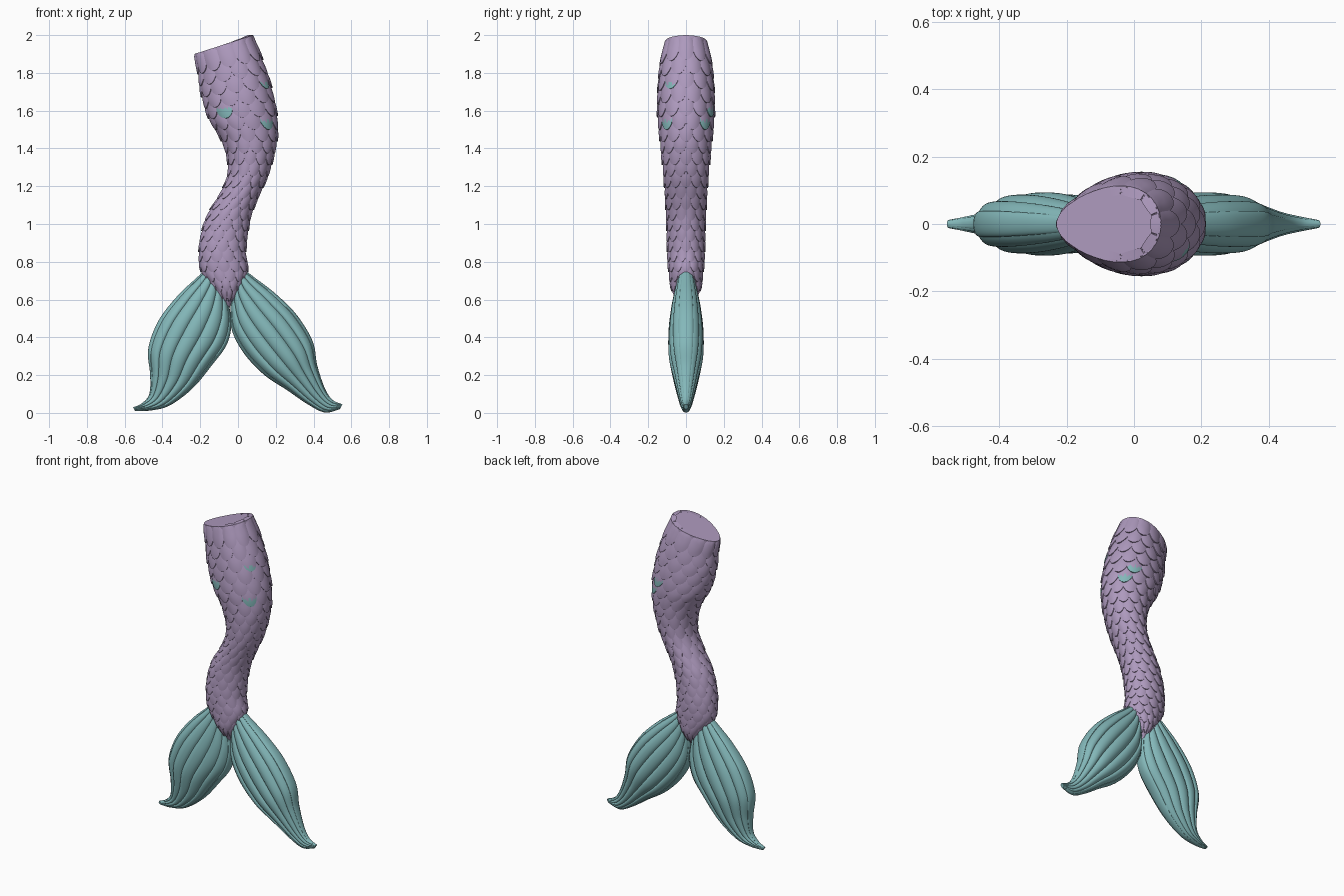
import bpy, bmesh, math
from mathutils import Vector

cube = bpy.data.objects.get("Cube")
if cube:
    bpy.data.objects.remove(cube)


def material(name, rgb):
    m = bpy.data.materials.new(name)
    m.use_nodes = True
    m.diffuse_color = (*rgb, 1)
    bsdf = m.node_tree.nodes["Principled BSDF"]
    bsdf.inputs["Base Color"].default_value = (*rgb, 1)
    bsdf.inputs["Roughness"].default_value = 0.7
    return m


lilac = material("lilac", (0.42, 0.32, 0.51))
teal = material("teal", (0.23, 0.48, 0.49))


def spline(rows, t):
    """Smooth curve through equally spaced rows of numbers."""
    last = len(rows) - 1
    t = min(max(t, 0), last)
    i = min(int(t), last - 1)
    f = t - i
    p0, p1, p2, p3 = (rows[min(max(i + k, 0), last)] for k in (-1, 0, 1, 2))
    return [b + 0.5 * f * (c - a + f * (2 * a - 5 * b + 4 * c - d + f * (3 * (b - c) + d - a)))
            for a, b, c, d in zip(p0, p1, p2, p3)]


def add_loft(bm, rings, cap_start=True, cap_end=True):
    """Skin closed rings of points; returns the new faces."""
    loops = [[bm.verts.new(p) for p in ring] for ring in rings]
    n = len(loops[0])
    faces = []
    for a, b in zip(loops, loops[1:]):
        for i in range(n):
            j = (i + 1) % n
            faces.append(bm.faces.new((a[i], a[j], b[j], b[i])))
    if cap_start:
        faces.append(bm.faces.new(loops[0][::-1]))
    if cap_end:
        faces.append(bm.faces.new(loops[-1]))
    return faces


def finish(name, bm, mats, angle, recalc=True):
    if recalc:
        bmesh.ops.recalc_face_normals(bm, faces=bm.faces[:])
    mesh = bpy.data.meshes.new(name)
    bm.to_mesh(mesh)
    bm.free()
    for m in mats:
        mesh.materials.append(m)
    ob = bpy.data.objects.new(name, mesh)
    bpy.context.collection.objects.link(ob)
    bpy.ops.object.select_all(action='DESELECT')
    ob.select_set(True)
    bpy.context.view_layer.objects.active = ob
    bpy.ops.object.shade_smooth_by_angle(angle=math.radians(angle))
    return ob


# Body sections every 0.1 down from the top: left edge, right edge, half depth
TOP, STEP = 1.95, 0.1
BODY = [(-.23, .08, .11), (-.205, .115, .125), (-.195, .155, .138),
        (-.175, .185, .145), (-.145, .205, .145), (-.09, .205, .135),
        (-.055, .185, .125), (-.055, .155, .115), (-.10, .11, .108),
        (-.16, .07, .103), (-.193, .05, .10), (-.205, .04, .098),
        (-.195, .05, .09), (-.13, .01, .075), (-.07, -.04, .025)]
BOTTOM = TOP - STEP * (len(BODY) - 1)


def body_point(a, z, off=0.0):
    z = min(max(z, BOTTOM), TOP)
    lo, hi, ry = spline(BODY, (TOP - z) / STEP)
    rx = (hi - lo) / 2
    near_top = max(0, 1 - (TOP - z) / 0.45)
    c, s = math.cos(a), math.sin(a)
    out = Vector((c / rx, s / ry)).normalized() * (off - 0.006 * (1 - near_top))
    egg = 1 + 0.25 * near_top * c
    return Vector(((lo + hi) / 2 + rx * c + out.x, ry * s * egg + out.y,
                   z + 0.32 * near_top * rx * c))


# Tail body under the scales, with its flat slanted top
bm = bmesh.new()
levels, around = 84, 64
add_loft(bm, [[body_point(math.tau * i / around, TOP + (BOTTOM - TOP) * k / levels)
               for i in range(around)] for k in range(levels + 1)])
finish("tail_body", bm, [lilac], 40)

# Overlapping scales in staggered rows
COLUMNS, SEGMENTS = 12, 20
RINGS = [(0.3, 0), (0.6, 0), (0.85, 0), (1, 0), (1.01, -0.02)]


def scale_rings(a0, z0, size):
    rings = []
    for r, drop in RINGS:
        ring = []
        for i in range(SEGMENTS):
            th = math.tau * i / SEGMENTS
            w, l = r * math.cos(th), r * math.sin(th)
            off = (0.002 + 0.012 * l + 0.007 * (1 - r * r)) * size / 0.065 + drop
            ring.append(body_point(a0 + w * 1.15 * math.pi / COLUMNS,
                                   z0 - l * size * 1.15, off))
        rings.append(ring)
    return rings


sites = []
z, row = 1.91, 0
while z > 0.62:
    size = 0.05 + 0.02 * (z - 0.6) / 1.35
    sites += [(math.tau * (k + 0.5 * (row % 2)) / COLUMNS, z, size) for k in range(COLUMNS)]
    z -= size
    row += 1

# The few scales with a teal tip
spots = [(.13, -.08, 1.75), (-.08, -.12, 1.55), (.17, -.09, 1.52),
         (.16, .10, 1.52), (.09, .13, 1.56)]
tipped = {min(sites, key=lambda q: (body_point(q[0], q[1] - 0.8 * q[2]) - Vector(p)).length)
          for p in spots}

bm = bmesh.new()
for site in sites:
    faces = add_loft(bm, scale_rings(*site), cap_end=False)
    if site in tipped:
        tip = site[1] - 0.4 * site[2]
        for f in faces:
            if f.calc_center_median().z < tip:
                f.material_index = 1
    # Point every face away from the body
    centre = body_point(*site[:2], -0.06)
    mid = faces[-1]
    mid.normal_update()
    if mid.normal.dot(mid.calc_center_median() - centre) < 0:
        bmesh.ops.reverse_faces(bm, faces=faces)
finish("scales", bm, [lilac, teal], 40, recalc=False)

# Fin sections from root to tip: outer x, z, inner x, z, half thickness
RIGHT_FIN = [(-.18, .75, -.07, .65, .045), (-.225, .71, -.05, .58, .06),
             (-.32, .62, -.035, .47, .08), (-.42, .49, -.06, .36, .093),
             (-.475, .34, -.14, .25, .09), (-.465, .20, -.24, .13, .065),
             (-.47, .10, -.36, .04, .04), (-.51, .05, -.46, .013, .025),
             (-.555, .03, -.545, .01, .012)]
LEFT_FIN = [(.03, .76, -.03, .63, .045), (.09, .715, -.04, .54, .06),
            (.20, .63, -.03, .43, .08), (.31, .52, .035, .31, .093),
            (.395, .38, .14, .20, .09), (.42, .25, .26, .12, .065),
            (.46, .13, .37, .045, .04), (.50, .07, .46, .002, .025),
            (.553, .045, .54, .02, .012)]
RIBS, PER_RIB, ALONG = 7, 10, 64


def fin(name, rows):
    rings = []
    for k in range(ALONG + 1):
        ox, oz, ix, iz, h = spline(rows, (len(rows) - 1) * k / ALONG)
        ring = []
        for i in range(2 * RIBS * PER_RIB):
            phi = math.pi * i / (RIBS * PER_RIB)
            s, y = (1 - math.cos(phi)) / 2, math.sin(phi)
            rib = abs(math.sin(RIBS * phi)) ** 0.6
            y = math.copysign(abs(y) ** 0.85, y) * h * (0.82 + 0.18 * rib)
            ring.append((ox + (ix - ox) * s, y, oz + (iz - oz) * s))
        rings.append(ring)
    bm = bmesh.new()
    add_loft(bm, rings)
    finish(name, bm, [teal], 45)


fin("right_fin", RIGHT_FIN)
fin("left_fin", LEFT_FIN)
